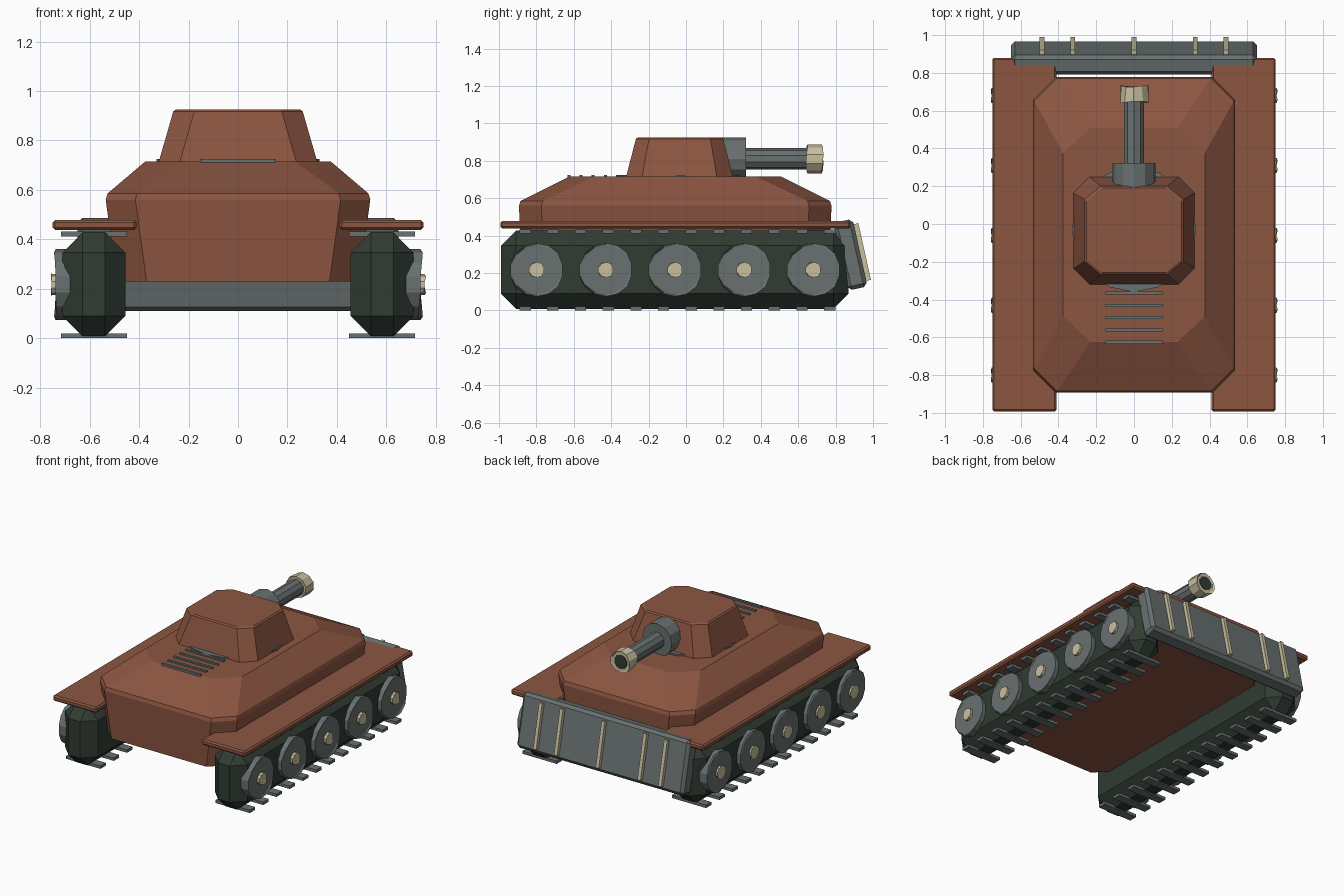
import bpy, bmesh, math
from mathutils import Matrix, Vector

if "Cube" in bpy.data.objects:
    bpy.data.objects.remove(bpy.data.objects["Cube"])


def material(name, rgb):
    m = bpy.data.materials.new(name)
    m.diffuse_color = (*rgb, 1)
    m.use_nodes = True
    m.node_tree.nodes["Principled BSDF"].inputs["Base Color"].default_value = m.diffuse_color
    return m


BROWN = material("rust_brown", (0.262, 0.092, 0.053))
GREY = material("steel_grey", (0.138, 0.165, 0.160))
GREEN = material("dark_green", (0.030, 0.045, 0.032))
CREAM = material("cream", (0.584, 0.527, 0.350))


def finish(bm, name, mat, bevel=0):
    if bevel:
        edges = [e for e in bm.edges if e.calc_face_angle(0) > 1.0]
        bmesh.ops.bevel(bm, geom=edges, offset=bevel, segments=1,
                        affect='EDGES', clamp_overlap=True)
    bmesh.ops.recalc_face_normals(bm, faces=bm.faces)
    me = bpy.data.meshes.new(name)
    bm.to_mesh(me)
    bm.free()
    me.materials.append(mat)
    ob = bpy.data.objects.new(name, me)
    bpy.context.collection.objects.link(ob)
    return ob


def box(name, x, y, z, mat, bevel=0):
    """Box from (min, max) ranges."""
    bm = bmesh.new()
    bmesh.ops.create_cube(bm, size=1)
    for v in bm.verts:
        for i, r in enumerate((x, y, z)):
            v.co[i] = r[0] if v.co[i] < 0 else r[1]
    return finish(bm, name, mat, bevel)


def cylinder(name, axis, centre, radius, lo, hi, sides, mat, bevel=0):
    """Cylinder along an axis, from lo to hi, first corner pointing up (or to -y)."""
    bm = bmesh.new()
    bmesh.ops.create_cone(bm, cap_ends=True, segments=sides, radius1=radius,
                          radius2=radius, depth=hi - lo)
    for v in bm.verts:
        a = round(math.atan2(v.co.x, v.co.y) / (2 * math.pi / sides)) * 2 * math.pi / sides
        p, q, t = radius * math.sin(a), radius * math.cos(a), v.co.z + (lo + hi) / 2
        v.co = {'X': (t, p, q), 'Y': (p, t, q), 'Z': (p, q, t)}[axis]
        v.co += Vector(centre)
    return finish(bm, name, mat, bevel)


def octagon_loft(name, rings, mat):
    """Stack of chamfered rectangles: (z, half x, y0, y1, chamfer x, chamfer y)."""
    bm = bmesh.new()
    loops = []
    for z, x, y0, y1, cx, cy in rings:
        pts = [(x - cx, y0), (x, y0 + cy), (x, y1 - cy), (x - cx, y1)]
        pts += [(-a, b) for a, b in reversed(pts)]
        loops.append([bm.verts.new((a, b, z)) for a, b in pts])
    for a, b in zip(loops, loops[1:]):
        for i in range(8):
            j = (i + 1) % 8
            bm.faces.new((a[i], a[j], b[j], b[i]))
    bm.faces.new(loops[0])
    bm.faces.new(loops[-1])
    return finish(bm, name, mat)


# hull and turret
octagon_loft("hull", [
    (0.23, 0.49, -0.88, 0.765, 0.12, 0.12),
    (0.56, 0.535, -0.893, 0.778, 0.12, 0.12),
    (0.585, 0.528, -0.885, 0.77, 0.12, 0.12),
    (0.715, 0.375, -0.625, 0.51, 0.145, 0.135)], BROWN)
octagon_loft("turret", [
    (0.715, 0.32, -0.32, 0.25, 0.085, 0.085),
    (0.917, 0.262, -0.268, 0.20, 0.085, 0.07),
    (0.925, 0.252, -0.258, 0.19, 0.083, 0.068)], BROWN)
cylinder("turret_ring", 'Z', (0, -0.03, 0), 0.33, 0.70, 0.725, 16, GREY)

# gun
GUN = (0, 0, 0.81)
cylinder("gun_mantlet", 'Y', GUN, 0.115, 0.10, 0.322, 12, GREY)
cylinder("gun_barrel", 'Y', GUN, 0.057, 0.30, 0.67, 10, GREY)
cylinder("muzzle", 'Y', GUN, 0.077, 0.65, 0.725, 10, CREAM, 0.01)
cylinder("muzzle_bore", 'Y', GUN, 0.05, 0.70, 0.729, 10, GREEN)

# engine vent slats
for i in range(5):
    y = -0.626 + i * 0.065
    box(f"vent_slat_{i}", (-0.15, 0.15), (y - 0.008, y + 0.008), (0.705, 0.725), GREY)

# running gear on both sides
for s, side in ((-1, "left"), (1, "right")):
    def span(a, b):
        return tuple(sorted((s * a, s * b)))
    box(f"fender_{side}", span(0.41, 0.75), (-0.993, 0.88), (0.438, 0.478), BROWN, 0.01)
    box(f"track_{side}", span(0.455, 0.71), (-0.99, 0.87), (0.008, 0.428), GREEN, 0.082)
    for i in range(12):
        y = -0.86 + i * 0.148
        for z, level in ((0, "lower"), (0.412, "upper")):
            box(f"tread_{level}_{side}_{i}", span(0.448, 0.715),
                (y - 0.03, y + 0.03), (z, z + 0.02), GREY)
    for i in range(5):
        c = (0, -0.80 + i * 0.37, 0.217)
        cylinder(f"wheel_{side}_{i}", 'X', c, 0.143, *span(0.68, 0.738), 14, GREY, 0.01)
        cylinder(f"wheel_hub_{side}_{i}", 'X', c, 0.042, *span(0.72, 0.755), 10, CREAM, 0.006)

# tilted plough blade with ribs
blade = [box("plough_blade", (-0.65, 0.65), (-0.053, 0.053), (-0.185, 0.185), GREY, 0.02)]
for i, x in enumerate((-0.487, -0.325, 0, 0.325, 0.487)):
    blade.append(box(f"blade_rib_{i}", (x - 0.012, x + 0.012), (0.04, 0.078),
                     (-0.155, 0.155), CREAM))
tilt = Matrix.Translation((0, 0.879, 0.298)) @ Matrix.Rotation(math.radians(12.5), 4, 'X')
for ob in blade:
    ob.data.transform(tilt)
